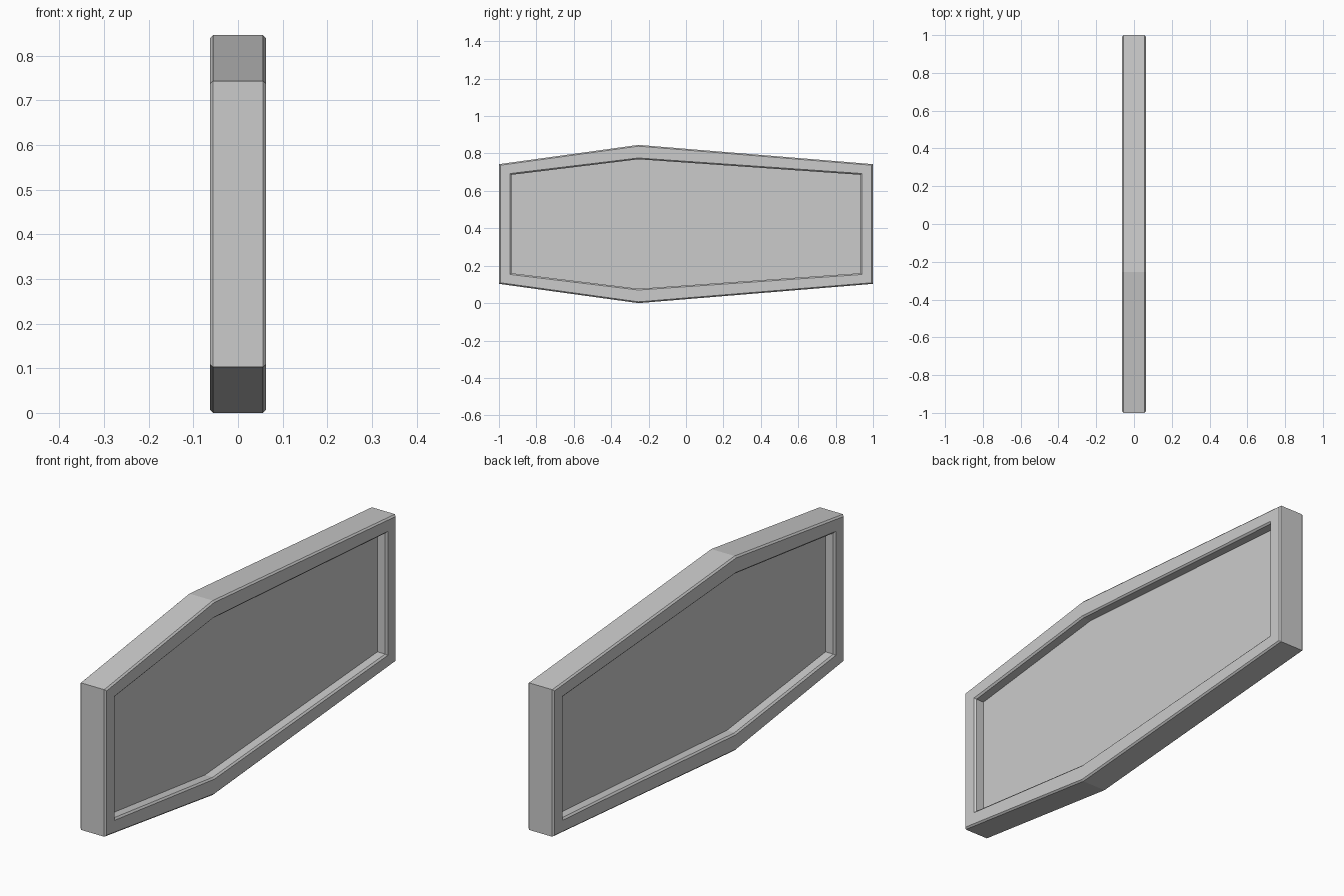
import bpy
import bmesh

if "Cube" in bpy.data.objects:
    bpy.data.objects.remove(bpy.data.objects["Cube"])

MID_Z, PEAK_Y = 0.423, -0.254


def hexagon(bm, x, half_len, peak, side):
    """Ring of six vertices in the YZ plane at the given x."""
    pts = [(-half_len, -side), (PEAK_Y, -peak), (half_len, -side),
           (half_len, side), (PEAK_Y, peak), (-half_len, side)]
    return [bm.verts.new((x, y, MID_Z + z)) for y, z in pts]


def bridge(bm, a, b):
    for i in range(6):
        j = (i + 1) % 6
        bm.faces.new((a[i], a[j], b[j], b[i]))


def finish(bm, name):
    bmesh.ops.recalc_face_normals(bm, faces=bm.faces[:])
    mesh = bpy.data.meshes.new(name)
    bm.to_mesh(mesh)
    bm.free()
    obj = bpy.data.objects.new(name, mesh)
    bpy.context.collection.objects.link(obj)


# Frame cross-section on the +x side: outer chamfer, flat rim, inner chamfer
OUTER = (1.0, 0.423, 0.320)
INNER = (0.932, 0.346, 0.263)
half_profile = [(0.056, OUTER),
                (0.063, (0.993, 0.416, 0.314)),
                (0.063, (0.940, 0.353, 0.270)),
                (0.056, INNER)]
profile = half_profile + [(-x, size) for x, size in reversed(half_profile)]

# Hexagonal frame, chamfered on both sides
bm = bmesh.new()
rings = [hexagon(bm, x, *size) for x, size in profile]
for k, ring in enumerate(rings):
    bridge(bm, ring, rings[(k + 1) % len(rings)])
# inner wall joins +x and -x inner rings; outer wall closes the loop
finish(bm, "frame")

# Flat panel recessed equally from both sides
bm = bmesh.new()
front, back = (hexagon(bm, x, *INNER) for x in (0.019, -0.019))
bridge(bm, front, back)
bm.faces.new(front)
bm.faces.new(back[::-1])
finish(bm, "panel")
